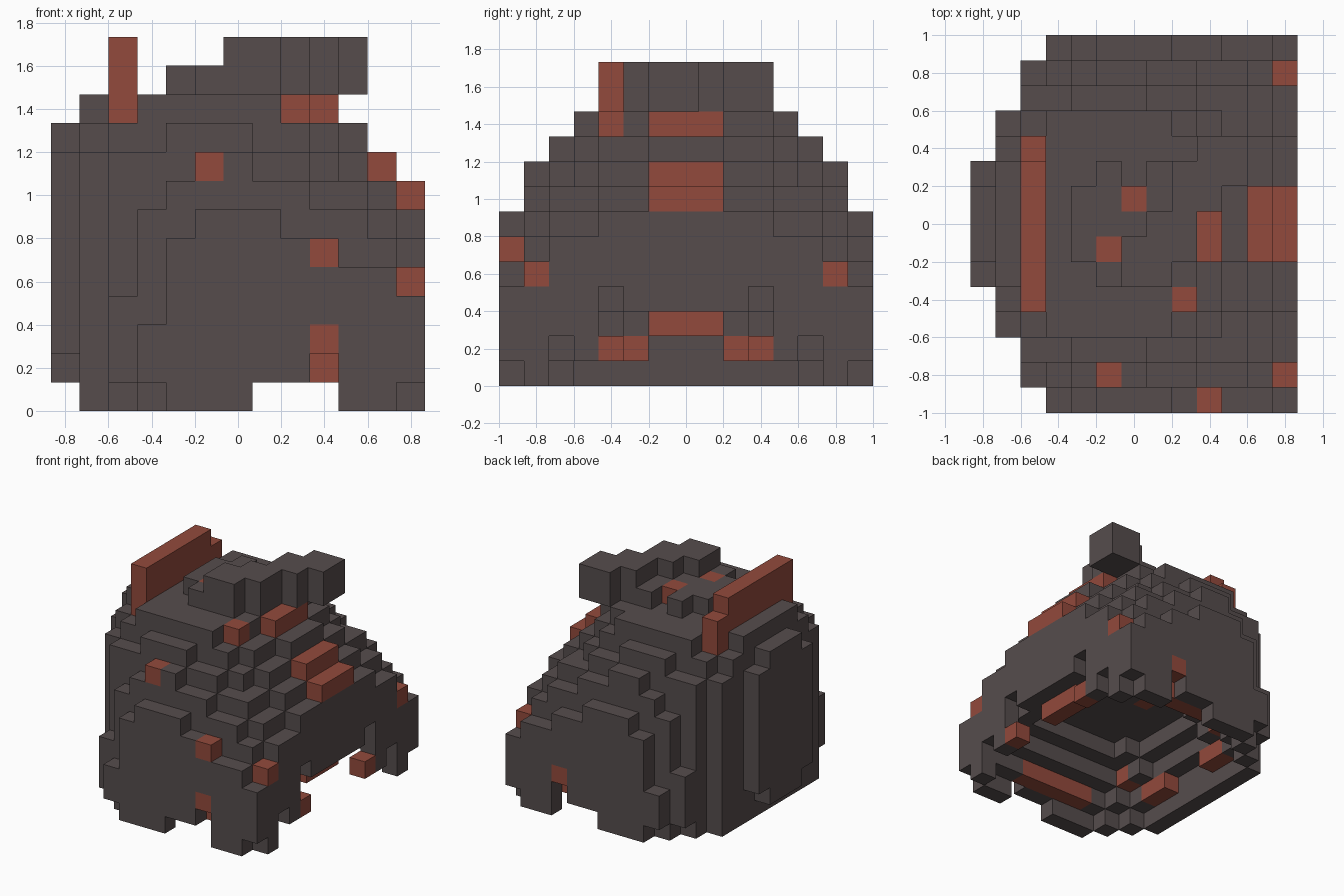
import bpy, bmesh
from mathutils import Vector

if bpy.data.objects.get("Cube"):
    bpy.data.objects.remove(bpy.data.objects["Cube"], do_unlink=True)

NX, NY = 13, 15
S = 2 / NY                       # block size


def material(name, rgb):
    m = bpy.data.materials.new(name)
    m.use_nodes = True
    col = (*rgb, 1)
    m.diffuse_color = col
    bsdf = m.node_tree.nodes["Principled BSDF"]
    bsdf.inputs["Base Color"].default_value = col
    bsdf.inputs["Roughness"].default_value = 0.9
    return m


stone = material("dark warm grey", (0.092, 0.073, 0.073))
rust = material("rust red", (0.29, 0.068, 0.045))


def box(xs, ys, zs):
    """Blocks in inclusive index ranges (a single number means one layer)."""
    span = [range(r, r + 1) if isinstance(r, int) else range(r[0], r[1] + 1)
            for r in (xs, ys, zs)]
    return {(i, j, k) for i in span[0] for j in span[1] for k in span[2]}


def both(cells):
    """Cells plus their mirror image across the y centre."""
    return cells | {(i, NY - 1 - j, k) for i, j, k in cells}


# Terraces of each row from the flank to the middle: (first column, height),
# and the offset of the staircase that falls towards +x
ROWS = [
    ([(3, 3), (4, 6), (5, 7), (8, 6), (10, 5), (12, 4)], 30),
    ([(2, 4), (3, 7), (4, 8), (5, 9), (7, 8), (9, 7)], 17),
    ([(2, 9), (4, 10), (7, 9), (9, 8)], 18),
    ([(1, 9), (2, 10), (3, 11)], 18),
    ([(1, 10), (2, 11)], 19),
    ([(0, 9), (1, 11)], 19),
    ([(0, 10), (1, 11)], 20),
    ([(0, 10), (1, 11)], 20),
]


def top(i, j):
    if not (0 <= i < NX and 0 <= j < NY):
        return 0
    steps, stair = ROWS[min(j, NY - 1 - j)]
    heights = [h for start, h in steps if i >= start]
    return min(heights[-1], stair - i) if heights else 0


def rim_distance(i, j):
    """Steps to the outline at the back and on the flanks."""
    d = 0
    while all(top(i + a * (d + 1), j + b * (d + 1))
              for a, b in ((-1, 0), (0, 1), (0, -1))):
        d += 1
    return d


MOUTH = [1, 0, 2, 1, 4, 3, 3, 3]     # underside of the +x rim
RIM_NOTCHES = {(3, 0): 1, (7, 0): 1, (8, 0): 1, (9, 0): 2, (2, 1): 1, (3, 1): 0}


def underside(i, j):
    m = min(j, NY - 1 - j)
    if i == NX - 1:
        return MOUTH[m]
    if i == 0:
        return 2 if m == 5 else 1
    if i == 1:
        return 0
    if (i, m) in RIM_NOTCHES:
        return RIM_NOTCHES[i, m]
    # vault rising one block per ring, a little lower behind the mouth
    return min(rim_distance(i, j), 3 if i == NX - 2 else 4)


shell = {(i, j, k) for i in range(NX) for j in range(NY)
         for k in range(underside(i, j), top(i, j))}

# Diagonal crest on the roof: low base and raised ridge
ridge = set()
for j, (first, last) in enumerate([(6, 7), (6, 8), (7, 8), (8, 9), (8, 10), (9, 10)], 5):
    ridge |= box((first, last), j, (11, 12))
crest_base = (box((4, 6), (6, 8), 11) | box(5, 5, 11) | box(5, 9, 11)
              | box(7, (8, 9), 11)) - ridge

# Upright fin with a step at its +y end
fin = box(2, (4, 9), (10, 12)) | box(2, 10, (10, 11))

# Rust blocks on the brow stairs, the flanks and the roof
brow_blocks = box(12, (6, 8), 7) | box(11, (6, 8), 8) | box(9, (6, 8), 10)
flank_blocks = (both(box(12, 1, 4)) | both(box(9, 0, 2)) | box(9, 0, 5)
                | box(5, 1, 8) | box(8, 4, 10))
roof_blocks = box(5, 6, 11) | box(6, 8, 11)

# Rust blocks under the mouth and inside the hollow
mouth_blocks = both(box(12, 4, 1)) | box(11, (6, 8), 2)
inner_blocks = (both(box((5, 9), 1, 1) | box(2, (4, 5), 1) | box(3, (2, 3), 2))
                | box(6, 8, 4))

rusty = {"fin": fin, "brow_blocks": brow_blocks, "flank_blocks": flank_blocks,
         "roof_blocks": roof_blocks, "mouth_blocks": mouth_blocks,
         "inner_blocks": inner_blocks}
rust_cells = set().union(*rusty.values())
parts = [("shell", shell - rust_cells, stone),
         ("crest_base", crest_base - rust_cells, stone),
         ("crest_ridge", ridge, stone)]
parts += [(name, cells, rust) for name, cells in rusty.items()]
solid = set().union(*(cells for _, cells, _ in parts))


def build(name, cells, mat):
    """Skin a set of blocks, leaving out faces hidden by any neighbour."""
    bm = bmesh.new()
    verts = {}

    def vert(p):
        if p not in verts:
            x, y, z = p
            verts[p] = bm.verts.new(Vector((x - NX / 2, y - NY / 2, z)) * S)
        return verts[p]

    for c in sorted(cells):
        for axis in range(3):
            u, v = (axis + 1) % 3, (axis + 2) % 3
            for side in (0, 1):
                near = list(c)
                near[axis] += 2 * side - 1
                if tuple(near) in solid:
                    continue
                ring = []
                for a, b in ((0, 0), (1, 0), (1, 1), (0, 1)):
                    p = list(c)
                    p[axis] += side
                    p[u] += a
                    p[v] += b
                    ring.append(vert(tuple(p)))
                bm.faces.new(ring if side else ring[::-1])
    mesh = bpy.data.meshes.new(name)
    bm.to_mesh(mesh)
    bm.free()
    mesh.materials.append(mat)
    bpy.context.collection.objects.link(bpy.data.objects.new(name, mesh))


for part in parts:
    build(*part)
